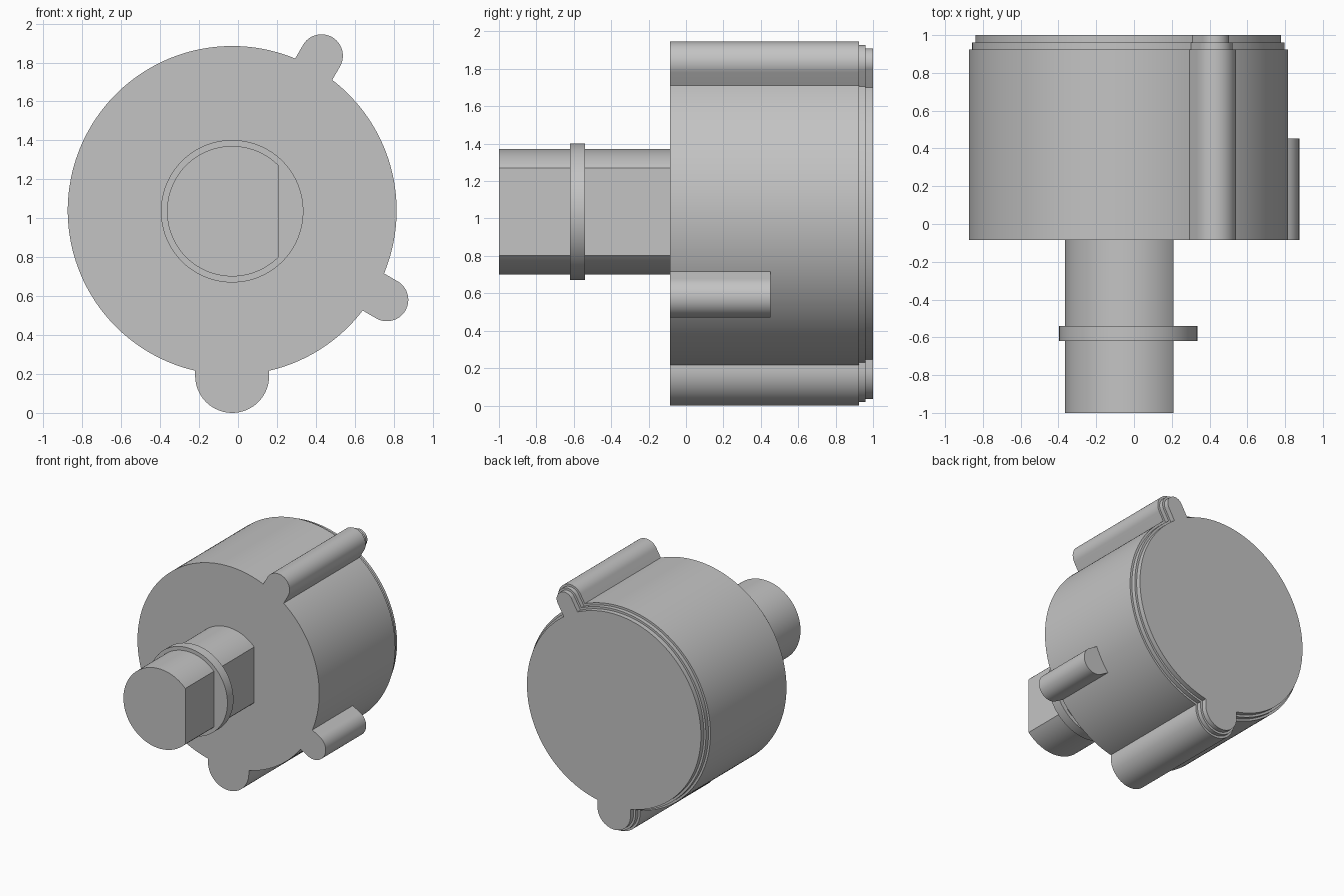
import bpy, bmesh
from math import sin, cos, asin, acos, sqrt, pi, radians

cube = bpy.data.objects.get("Cube")
if cube:
    bpy.data.objects.remove(cube, do_unlink=True)

AXIS_X, AXIS_Z = -0.03, 1.04
BODY_R = 0.845

grey = bpy.data.materials.new("plain grey")
grey.use_nodes = True
grey.diffuse_color = (0.55, 0.55, 0.55, 1)
grey.node_tree.nodes["Principled BSDF"].inputs["Base Color"].default_value = grey.diffuse_color


def arc(radius, start, end, steps, centre=(0, 0)):
    """Points on an arc, both ends included."""
    return [(centre[0] + radius * cos(start + (end - start) * i / steps),
             centre[1] + radius * sin(start + (end - start) * i / steps))
            for i in range(steps + 1)]


def lug_tip(angle, distance, radius):
    """Rounded outer end of a lug, counterclockwise."""
    centre = (distance * cos(angle), distance * sin(angle))
    return arc(radius, angle - pi / 2, angle + pi / 2, 32, centre)


def loft(name, sections):
    """Skin equal-length outlines given as (y, points), and cap both ends."""
    bm = bmesh.new()
    rings = [[bm.verts.new((AXIS_X + u, y, AXIS_Z + v)) for u, v in pts]
             for y, pts in sections]
    for a, b in zip(rings, rings[1:]):
        for i in range(len(a)):
            bm.faces.new((a[i - 1], a[i], b[i], b[i - 1]))
    bm.faces.new(rings[0])
    bm.faces.new(rings[-1])
    bmesh.ops.recalc_face_normals(bm, faces=bm.faces)
    mesh = bpy.data.meshes.new(name)
    bm.to_mesh(mesh)
    bm.free()
    mesh.materials.append(grey)
    mesh.shade_smooth()
    mesh.set_sharp_from_angle(angle=radians(30))
    obj = bpy.data.objects.new(name, mesh)
    bpy.context.collection.objects.link(obj)
    return obj


# Housing: round body with a slim upper lug and a wide bottom lug
LUGS = [(radians(60), 0.918, 0.11), (radians(270), 0.85, 0.19)]


def housing_outline(inset):
    radius = BODY_R - inset
    points = []
    for i, (angle, distance, width) in enumerate(LUGS):
        next_angle, _, next_width = LUGS[(i + 1) % len(LUGS)]
        if next_angle < angle:
            next_angle += 2 * pi
        points += lug_tip(angle, distance, width - inset)
        points += arc(radius, angle + asin((width - inset) / radius),
                      next_angle - asin((next_width - inset) / radius), 80)
    return points


# Two small steps narrow the housing at the back
steps = [(-0.085, 0), (0.925, 0), (0.925, 0.018), (0.96, 0.018), (0.96, 0.036), (1, 0.036)]
loft("housing", [(y, housing_outline(inset)) for y, inset in steps])

# Short side lug, its root following the body curve
side, width = radians(-30), 0.11
root_r = BODY_R - 0.002
half = asin(width / root_r)
outline = lug_tip(side, 0.918, width) + arc(root_r, side + half, side - half, 12)
loft("side_lug", [(-0.085, outline), (0.453, outline)])

# Shaft with one flat side
shaft_r = 0.335
cut = acos(0.24 / shaft_r)
outline = arc(shaft_r, cut, 2 * pi - cut, 80, (0, -0.004))
loft("shaft", [(-1, outline), (-0.08, outline)])

# Full round collar on the shaft
outline = arc(0.366, 0, 2 * pi, 96, (0, -0.004))[:-1]
loft("shaft_collar", [(-0.62, outline), (-0.54, outline)])
